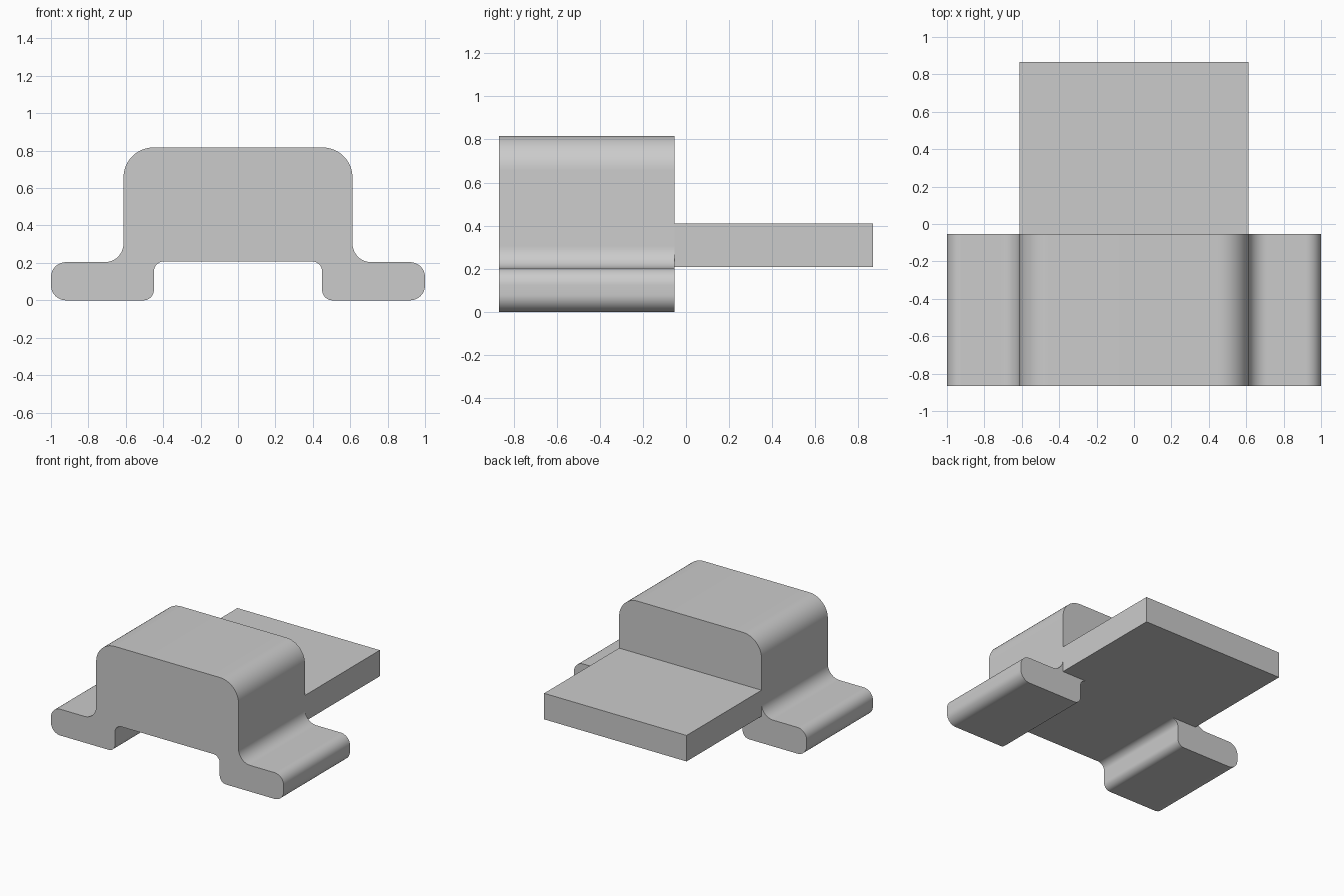
import bpy, bmesh, math
from mathutils import Vector

cube = bpy.data.objects.get("Cube")
if cube:
    bpy.data.objects.remove(cube, do_unlink=True)

grey = bpy.data.materials.new("plain_grey")
grey.use_nodes = True
colour = (0.6, 0.6, 0.6, 1)
grey.diffuse_color = colour
grey.node_tree.nodes["Principled BSDF"].inputs["Base Color"].default_value = colour

FRONT, JOINT, BACK = -0.867, -0.053, 0.867


def rounded(corners, steps=12):
    """Replace each (x, z, radius) right-angle corner by an arc."""
    points = []
    for i, (x, z, r) in enumerate(corners):
        p = Vector((x, z))
        if r == 0:
            points.append(p)
            continue
        a = (Vector(corners[i - 1][:2]) - p).normalized()
        b = (Vector(corners[(i + 1) % len(corners)][:2]) - p).normalized()
        centre = p + (a + b) * r
        for k in range(steps + 1):
            t = k / steps * math.pi / 2
            points.append(centre - b * r * math.cos(t) - a * r * math.sin(t))
    return points


def extrude_profile(name, points, y0, y1):
    """Extrude an x-z outline along y."""
    bm = bmesh.new()
    face = bm.faces.new([bm.verts.new((p.x, y0, p.y)) for p in points])
    moved = bmesh.ops.extrude_face_region(bm, geom=[face])["geom"]
    verts = [v for v in moved if isinstance(v, bmesh.types.BMVert)]
    bmesh.ops.translate(bm, verts=verts, vec=(0, y1 - y0, 0))
    bmesh.ops.recalc_face_normals(bm, faces=bm.faces)
    mesh = bpy.data.meshes.new(name)
    bm.to_mesh(mesh)
    bm.free()
    mesh.materials.append(grey)
    obj = bpy.data.objects.new(name, mesh)
    bpy.context.collection.objects.link(obj)
    return obj


# Hat-shaped bracket with rounded feet and a channel underneath
half = [(0.612, 0.817, 0.16), (0.612, 0.204, 0.1), (0.998, 0.204, 0.08),
        (0.998, 0, 0.08), (0.45, 0, 0.055), (0.45, 0.208, 0.055)]
half = [(x + 0.002 if x > 0.9 else x, z, r) for x, z, r in half]
outline = half + [(-x, z, r) for x, z, r in reversed(half)]
bracket = extrude_profile("bracket_body", rounded(outline), FRONT, JOINT)
bpy.ops.object.select_all(action="DESELECT")
bracket.select_set(True)
bpy.context.view_layer.objects.active = bracket
bpy.ops.object.shade_smooth_by_angle(angle=math.radians(30))

# Flat tongue behind the bracket
tongue = [Vector(p) for p in ((-0.612, 0.208), (0.612, 0.208), (0.612, 0.41), (-0.612, 0.41))]
extrude_profile("rear_tongue", tongue, JOINT, BACK)
